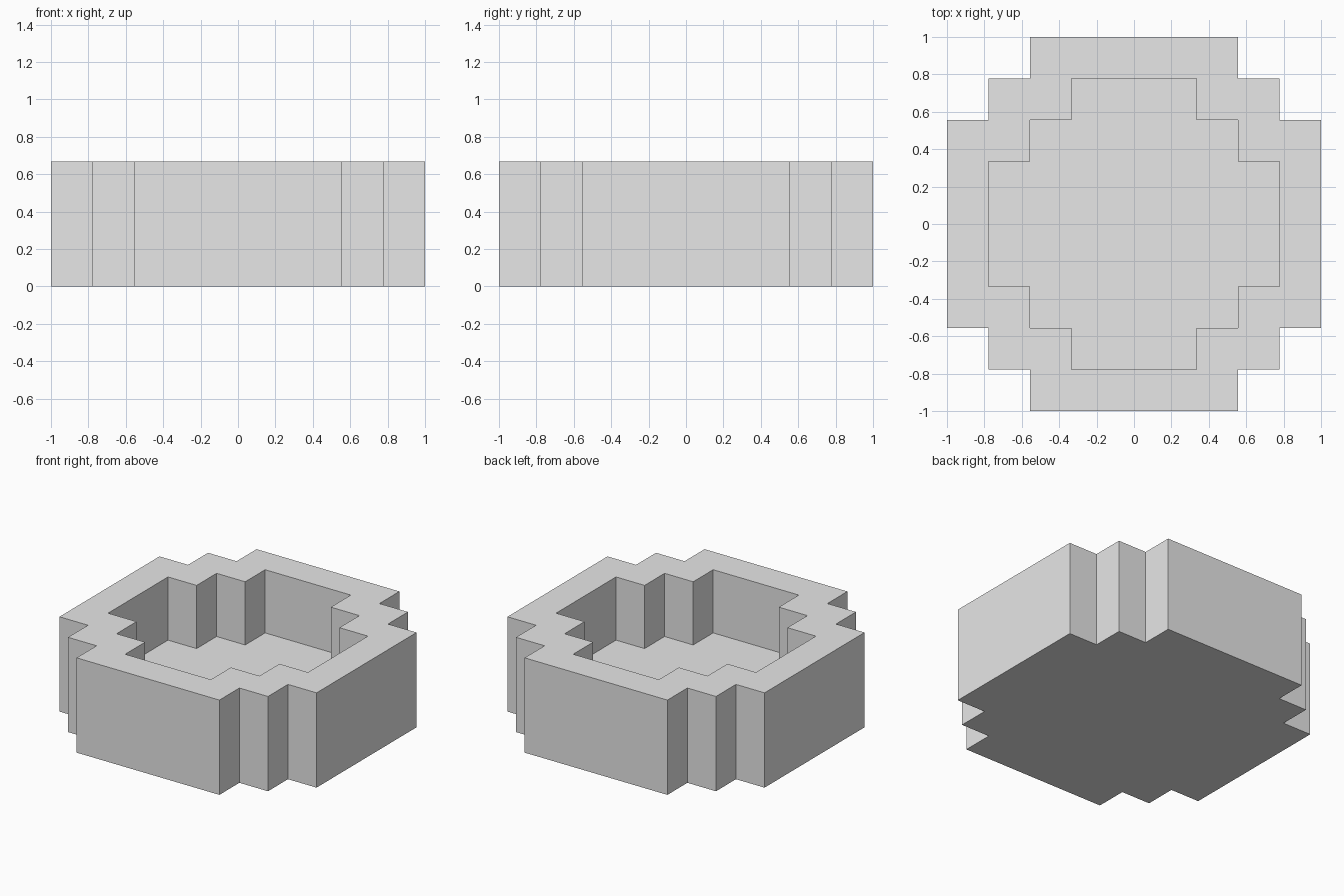
import bpy
import bmesh

cube = bpy.data.objects.get("Cube")
if cube:
    bpy.data.objects.remove(cube, do_unlink=True)

UNIT = 1 / 9          # the model is 18 units wide
HEIGHT, FLOOR = 6, 2  # rim and basin floor heights, in units

# Single light grey material
grey = bpy.data.materials.new("light_grey")
grey.use_nodes = True
colour = (0.8, 0.8, 0.8, 1)
grey.diffuse_color = colour
grey.node_tree.nodes["Principled BSDF"].inputs["Base Color"].default_value = colour


def stepped_outline(reach):
    """Stepped round outline, counter-clockwise, from one quadrant turned four times."""
    a, b, c = reach, reach - 2, reach - 4
    corner = [(a, c), (b, c), (b, b), (c, b), (c, a)]
    points = []
    for _ in range(4):
        points += corner
        corner = [(-y, x) for x, y in corner]
    return points


def ring(bm, reach, z):
    return [bm.verts.new((x * UNIT, y * UNIT, z * UNIT)) for x, y in stepped_outline(reach)]


def bridge(bm, lower, upper):
    n = len(lower)
    for i in range(n):
        j = (i + 1) % n
        bm.faces.new((lower[i], lower[j], upper[j], upper[i]))


# Basin: underside, outer wall, flat rim, inner wall and floor
bm = bmesh.new()
rings = [ring(bm, 9, 0), ring(bm, 9, HEIGHT), ring(bm, 7, HEIGHT), ring(bm, 7, FLOOR)]
for lower, upper in zip(rings, rings[1:]):
    bridge(bm, lower, upper)
bm.faces.new(rings[0][::-1])
bm.faces.new(rings[-1])

mesh = bpy.data.meshes.new("stepped_basin")
bm.to_mesh(mesh)
bm.free()
mesh.materials.append(grey)
basin = bpy.data.objects.new("stepped_basin", mesh)
bpy.context.collection.objects.link(basin)
